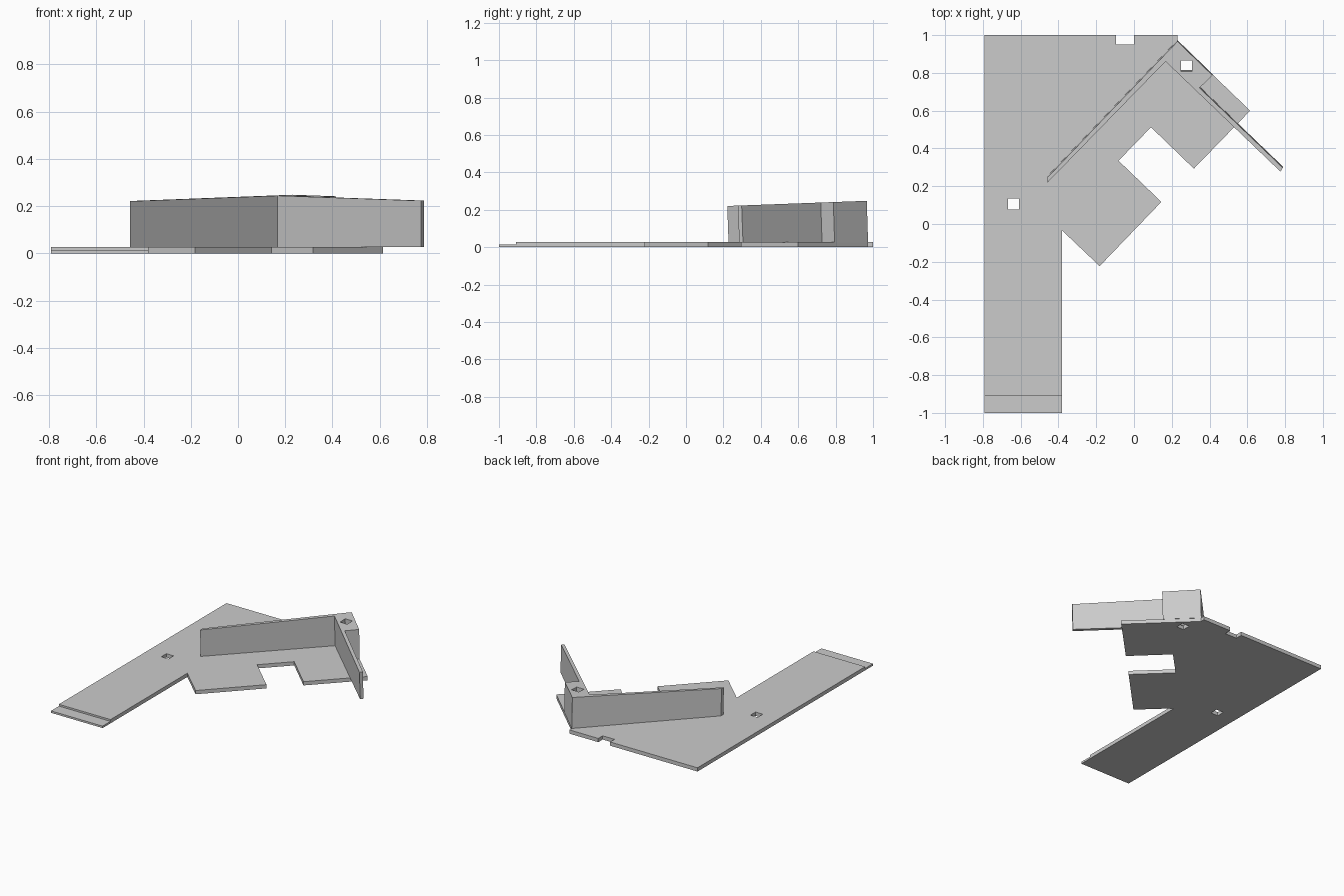
import bpy
import bmesh

cube = bpy.data.objects.get("Cube")
if cube:
    bpy.data.objects.remove(cube, do_unlink=True)

grey = bpy.data.materials.new("light_grey")
grey.use_nodes = True
colour = (0.6, 0.6, 0.6, 1)
grey.diffuse_color = colour
grey.node_tree.nodes["Principled BSDF"].inputs["Base Color"].default_value = colour


def square(cx, cy, half=0.029):
    return [(cx - half, cy - half), (cx + half, cy - half),
            (cx + half, cy + half), (cx - half, cy + half)]


def prism(name, loops, bottom, top, lean=0.0):
    """Fill an outline with holes, then raise it; top is a function of y."""
    bm = bmesh.new()
    edges = []
    for loop in loops:
        verts = [bm.verts.new((x, y, bottom)) for x, y in loop]
        edges += [bm.edges.new((a, b)) for a, b in zip(verts, verts[1:] + verts[:1])]
    bmesh.ops.triangle_fill(bm, edges=edges, use_beauty=True, normal=(0, 0, 1))
    lower = list(bm.verts)
    made = bmesh.ops.extrude_face_region(bm, geom=list(bm.faces))["geom"]
    upper = [v for v in made if isinstance(v, bmesh.types.BMVert)]
    for v in upper:
        v.co.z = top(v.co.y)
        v.co.y -= lean / 2
    for v in lower:
        v.co.y += lean / 2
    bmesh.ops.recalc_face_normals(bm, faces=list(bm.faces))
    mesh = bpy.data.meshes.new(name)
    bm.to_mesh(mesh)
    bm.free()
    mesh.materials.append(grey)
    obj = bpy.data.objects.new(name, mesh)
    bpy.context.collection.objects.link(obj)
    return obj


left, arm, step = -0.792, -0.38, -0.91
peg_hole = square(0.278, 0.84)

# Flat base plate with the edge notch, side tabs and two square holes
plate = [(left, 1), (-0.095, 1), (-0.095, 0.95), (0, 0.95), (0, 1), (0.23, 1),
         (0.23, 0.97), (0.615, 0.6), (0.317, 0.293), (0.09, 0.512),
         (-0.082, 0.335), (0.145, 0.117), (-0.182, -0.223),
         (arm, -0.035), (arm, step), (left, step)]
prism("base_plate", [plate, square(-0.637, 0.105), peg_hole], 0, lambda y: 0.027)

# Thin lip at the end of the long arm
lip = [(left, step), (arm, step), (arm, -1), (left, -1)]
prism("end_lip", [lip], 0, lambda y: 0.014)

# Upright angled walls joined by a corner block, with a sloping top
walls = [(-0.457, 0.251), (0.23, 0.97), (0.415, 0.791), (0.347, 0.724),
         (0.788, 0.301), (0.775, 0.281), (0.167, 0.864), (-0.457, 0.224)]
prism("angled_walls", [walls, peg_hole], 0.026,
      lambda y: 0.212 + 0.037 * y, lean=0.007)
